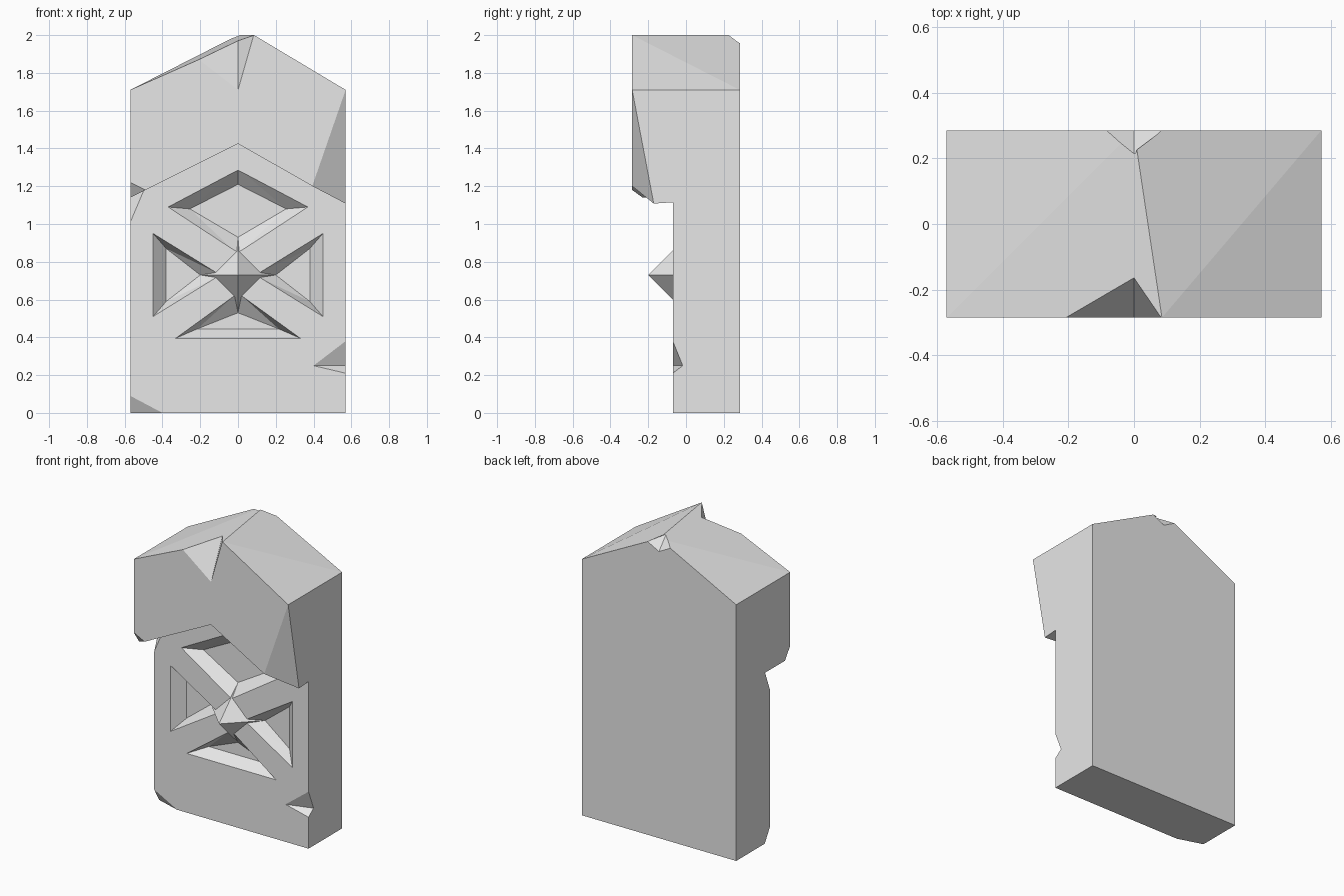
import bpy, bmesh
from mathutils import Vector

cube = bpy.data.objects.get("Cube")
if cube:
    bpy.data.objects.remove(cube, do_unlink=True)

stone = bpy.data.materials.new("pale_stone")
stone.use_nodes = True
grey = (0.8, 0.8, 0.8, 1)
stone.diffuse_color = grey
stone.node_tree.nodes["Principled BSDF"].inputs["Base Color"].default_value = grey

W, BACK, FRONT, BROW = 0.57, 0.285, -0.07, -0.285


def finish(name, bm):
    bmesh.ops.recalc_face_normals(bm, faces=bm.faces)
    mesh = bpy.data.meshes.new(name)
    bm.to_mesh(mesh)
    bm.free()
    mesh.materials.append(stone)
    obj = bpy.data.objects.new(name, mesh)
    bpy.context.collection.objects.link(obj)
    return obj


def prism(profile, y0, y1):
    """Extrude an x-z outline from y0 to y1."""
    bm = bmesh.new()
    rings = [[bm.verts.new((x, y, z)) for x, z in profile] for y in (y0, y1)]
    for ring in rings:
        bm.faces.new(ring)
    n = len(profile)
    for i in range(n):
        j = (i + 1) % n
        bm.faces.new((rings[0][i], rings[0][j], rings[1][j], rings[1][i]))
    return bm, rings


def chip(bm, a, b, c, keep):
    """Slice off a corner along the plane a-b-c, keeping the side with the point keep."""
    a, b, c, keep = map(Vector, (a, b, c, keep))
    normal = (b - a).cross(c - a).normalized()
    if normal.dot(keep - a) > 0:
        normal.negate()
    geom = bm.verts[:] + bm.edges[:] + bm.faces[:]
    bmesh.ops.bisect_plane(bm, geom=geom, plane_co=a, plane_no=normal, clear_outer=True)
    bmesh.ops.holes_fill(bm, edges=[e for e in bm.edges if e.is_boundary], sides=0)


def hull(name, points):
    bm = bmesh.new()
    for p in points:
        bm.verts.new(p)
    bmesh.ops.convex_hull(bm, input=bm.verts[:])
    return finish(name, bm)


def carve(obj, points):
    """Subtract the convex hull of the points."""
    cutter = hull("cutter", points)
    cutter.hide_render = True
    mod = obj.modifiers.new("carve", "BOOLEAN")
    mod.operation, mod.solver, mod.object = "DIFFERENCE", "EXACT", cutter
    deps = bpy.context.evaluated_depsgraph_get()
    mesh = bpy.data.meshes.new_from_object(obj.evaluated_get(deps))
    obj.modifiers.clear()
    obj.data = mesh
    bpy.data.objects.remove(cutter, do_unlink=True)


# Lower slab, its top following the chevron under the brow
bm, _ = prism([(-W, 0), (W, 0), (W, 1.14), (0, 1.425), (-W, 1.14)], FRONT, BACK)
middle = (0, 0.1, 0.7)
chip(bm, (-W, FRONT, 1.01), (-0.5, FRONT, 1.175), (-W, -0.02, 1.14), middle)
chip(bm, (-W, FRONT, 0.09), (-0.4, FRONT, 0), (-W, -0.017, 0), middle)
slab = finish("slab", bm)

# Notch in the lower edge
carve(slab, [(W, FRONT, 0.38), (0.4, FRONT, 0.25), (W, FRONT, 0.21),
             (W, -0.017, 0.25), (0.75, -0.25, 0.28)])

# Four sunken panels: outer outline on the face, inner outline on the floor
side_out = [(-0.45, 0.95), (-0.45, 0.51), (-0.1, 0.73)]
side_in = [(-0.38, 0.87), (-0.38, 0.59), (-0.2, 0.73)]
panels = [
    ([(0, 1.285), (0.37, 1.09), (0, 0.85), (-0.37, 1.09)],
     [(0, 1.21), (0.255, 1.08), (0, 0.93), (-0.255, 1.08)]),
    ([(-0.33, 0.395), (0.33, 0.395), (0, 0.625)],
     [(-0.215, 0.445), (0.215, 0.445), (0, 0.53)]),
    (side_out, side_in),
    ([(-x, z) for x, z in side_out], [(-x, z) for x, z in side_in]),
]
for outer, inner in panels:
    points = [(x, 0, z) for x, z in inner]
    for (x, z), (u, v) in zip(outer, inner):
        points.append((x + (x - u) / 7, FRONT - 0.01, z + (z - v) / 7))
    carve(slab, points)

# Pointed boss where the cross arms meet
hull("centre_boss", [(0, -0.2, 0.73)] + [(0.21 * i, 0.01, 0.73 + 0.21 * j)
     for i, j in ((1, 0), (0, 1), (-1, 0), (0, -1))])

# Overhanging gabled head with a crooked ridge
bm, rings = prism([(-W, 1.14), (0, 1.425), (W, 1.14), (W, 1.71), (0, 2), (-W, 1.71)],
                  BROW, BACK)
rings[0][2].co.z = 1.1
rings[0][4].co.x = 0.085
bmesh.ops.triangulate(bm, faces=bm.faces[:])
middle = (0, 0, 1.65)
chip(bm, (W, BROW, 1.71), (0.4, BROW, 1.22), (W, -0.19, 1.21), middle)
chip(bm, (-W, BROW, 1.22), (-0.49, BROW, 1.18), (-W, -0.23, 1.14), middle)
head = finish("gabled_head", bm)

# Broken notches at the front and back of the ridge
carve(head, [(-0.22, BROW, 1.88), (0, BROW, 1.71), (0.084, BROW, 2.003),
             (0, -0.15, 2.0), (-0.1, -0.6, 2.2)])
carve(head, [(-0.085, BACK, 1.958), (0.085, BACK, 1.958), (0, BACK, 1.913),
             (0, 0.21, 2.0), (0, 0.5, 2.15)])
